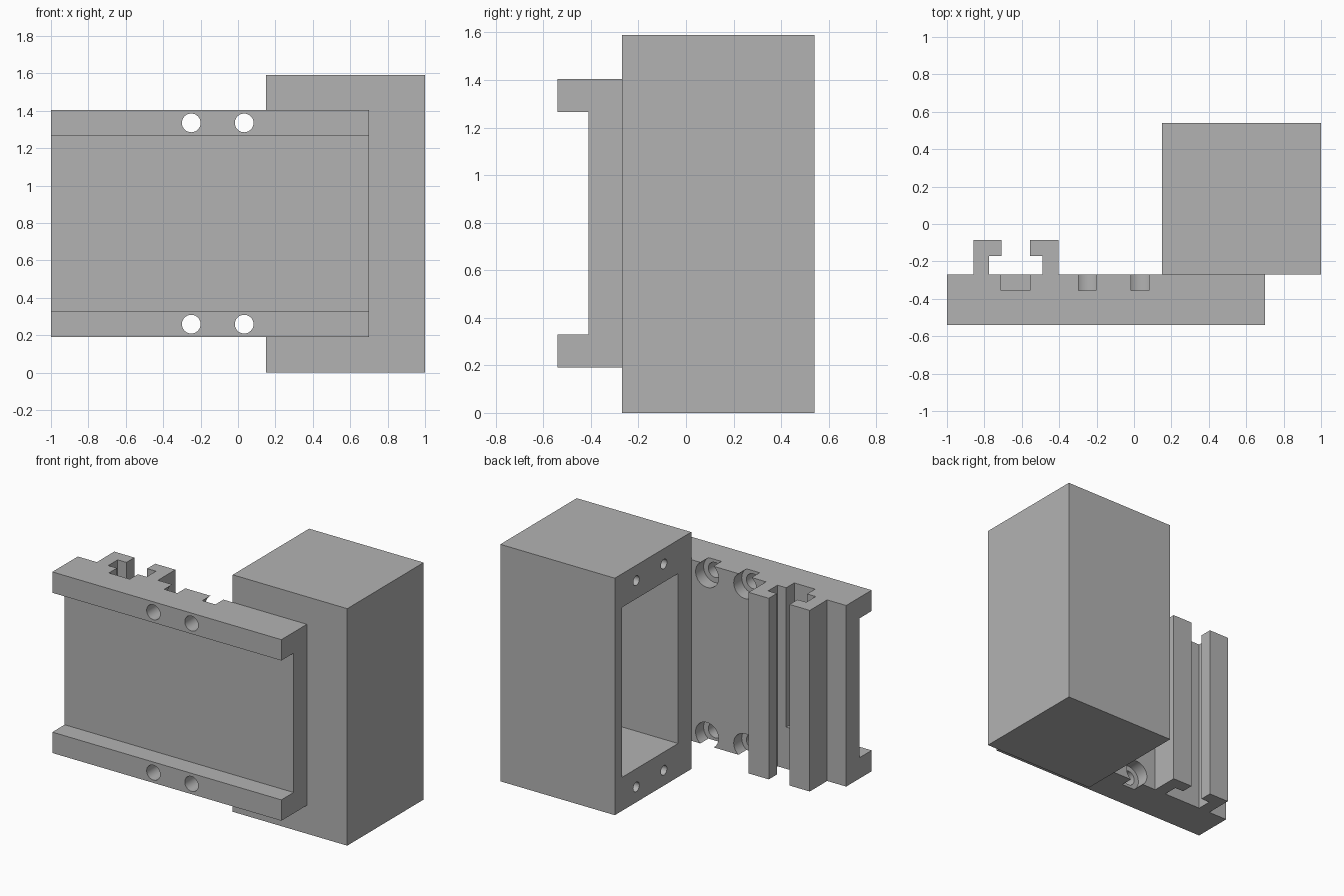
import bpy
import bmesh
import math
from mathutils import Matrix, Vector

if "Cube" in bpy.data.objects:
    bpy.data.objects.remove(bpy.data.objects["Cube"], do_unlink=True)

grey = bpy.data.materials.new("plain grey")
grey.use_nodes = True
grey.diffuse_color = (0.45, 0.45, 0.45, 1)
grey.node_tree.nodes["Principled BSDF"].inputs["Base Color"].default_value = grey.diffuse_color


def make(name, bm):
    bmesh.ops.recalc_face_normals(bm, faces=bm.faces)
    mesh = bpy.data.meshes.new(name)
    bm.to_mesh(mesh)
    bm.free()
    mesh.materials.append(grey)
    obj = bpy.data.objects.new(name, mesh)
    bpy.context.collection.objects.link(obj)
    return obj


def extrude(name, points, direction):
    """Sweep a closed outline of 3D points along a vector."""
    bm = bmesh.new()
    face = bm.faces.new([bm.verts.new(p) for p in points])
    swept = bmesh.ops.extrude_face_region(bm, geom=[face])["geom"]
    verts = [v for v in swept if isinstance(v, bmesh.types.BMVert)]
    bmesh.ops.translate(bm, verts=verts, vec=direction)
    return make(name, bm)


def box(name, low, high):
    (x0, y0, z0), (x1, y1, z1) = low, high
    outline = [(x0, y0, z0), (x1, y0, z0), (x1, y1, z0), (x0, y1, z0)]
    return extrude(name, outline, (0, 0, z1 - z0))


def rod(name, start, end, radius):
    start, end = Vector(start), Vector(end)
    axis = end - start
    turn = axis.to_track_quat("Z", "Y").to_matrix().to_4x4()
    bm = bmesh.new()
    bmesh.ops.create_cone(bm, cap_ends=True, segments=48, radius1=radius,
                          radius2=radius, depth=axis.length,
                          matrix=Matrix.Translation((start + end) / 2) @ turn)
    return make(name, bm)


def cut(target, cutters):
    bpy.context.view_layer.objects.active = target
    for cutter in cutters:
        cutter.hide_render = True
        mod = target.modifiers.new("cut", "BOOLEAN")
        mod.operation = "DIFFERENCE"
        mod.solver = "EXACT"
        mod.object = cutter
        bpy.ops.object.modifier_apply(modifier=mod.name)
        bpy.data.objects.remove(cutter, do_unlink=True)


def smooth(obj):
    bpy.ops.object.select_all(action="DESELECT")
    obj.select_set(True)
    bpy.context.view_layer.objects.active = obj
    bpy.ops.object.shade_smooth_by_angle(angle=math.radians(30))


FRONT, WEB, BACK = -0.54, -0.41, -0.27
LOW, HIGH, LIP = 0.19, 1.405, 0.14

# Channel-shaped mounting plate
channel = [(BACK, LOW), (FRONT, LOW), (FRONT, LOW + LIP), (WEB, LOW + LIP),
           (WEB, HIGH - LIP), (FRONT, HIGH - LIP), (FRONT, HIGH), (BACK, HIGH)]
plate = extrude("mounting_plate", [(-1, y, z) for y, z in channel], (1.7, 0, 0))

# Slot between the rails, and counterbored bolt holes
cutters = [box("slot_cutter", (-0.71, -0.355, 0.47), (-0.555, -0.2, 1.5))]
for x in (-0.25, 0.033):
    for z in (0.259, 1.335):
        cutters.append(rod("bolt_cutter", (x, -0.6, z), (x, -0.2, z), 0.05))
        cutters.append(rod("counterbore_cutter", (x, -0.355, z), (x, -0.2, z), 0.085))
cut(plate, cutters)
smooth(plate)

# Pair of hooked guide rails facing each other
hook = [(0.227, BACK), (0.227, -0.085), (0.077, -0.085),
        (0.077, -0.17), (0.142, -0.17), (0.142, BACK)]
for name, side in (("right_rail", -1), ("left_rail", 1)):
    extrude(name, [(-0.632 + side * x, y, LOW) for x, y in hook], (0, 0, HIGH - LOW))

# Hollow housing with an open side and screw holes around the opening
housing = box("housing", (0.15, BACK, 0), (1, 0.54, 1.59))
cutters = [box("cavity_cutter", (0.05, -0.13, 0.225), (0.92, 0.464, 1.365))]
for y in (0.02, 0.313):
    for z in (0.103, 1.487):
        cutters.append(rod("screw_cutter", (0.05, y, z), (0.4, y, z), 0.032))
cut(housing, cutters)
smooth(housing)
